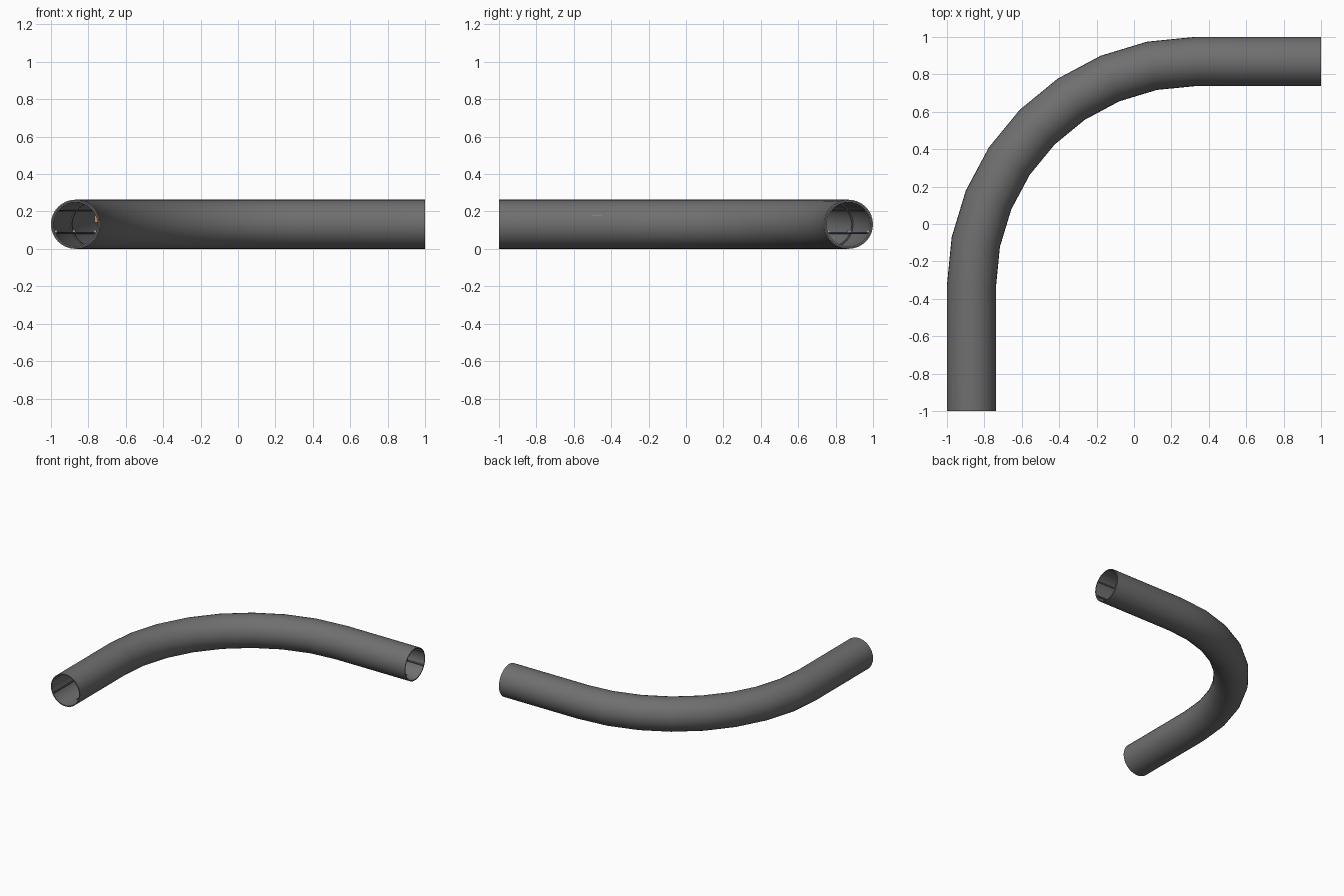
import bpy, bmesh, math
from mathutils import Vector

if "Cube" in bpy.data.objects:
    bpy.data.objects.remove(bpy.data.objects["Cube"])

CX, CY, R, ZC = 0.33, -0.33, 1.1985, 0.1315   # bend centre, bend radius, axis height
RO, RI = 0.1315, 0.124                        # tube outer / inner radius
SIDES, BEND = 32, 8


def material(name, c):
    m = bpy.data.materials.new(name)
    m.diffuse_color = (*c, 1)
    m.use_nodes = True
    m.node_tree.nodes["Principled BSDF"].inputs["Base Color"].default_value = m.diffuse_color
    return m


DARK = material("dark_grey", (0.16, 0.16, 0.16))
STEEL = material("steel_blue", (0.13, 0.16, 0.24))
PALE = material("pale", (0.7, 0.72, 0.75))
ORANGE = material("orange", (0.75, 0.25, 0.05))

STRAIGHT1, STRAIGHT2 = ("in", -1.0), ("out", 1.0)


def point(station, u, z):
    """station: ('in', y), ('bend', angle) or ('out', x); u is outward from the bend."""
    kind, v = station
    if kind == "in":
        return Vector((CX - R - u, v, z))
    if kind == "out":
        return Vector((v, CY + R + u, z))
    return Vector((CX - (R + u) * math.cos(v), CY + (R + u) * math.sin(v), z))


FULL = [STRAIGHT1] + [("bend", math.pi / 2 * i / BEND) for i in range(BEND + 1)] + [STRAIGHT2]


def circle(r, n, u=0, z=ZC):
    return [(u + r * math.cos(2 * math.pi * i / n), z + r * math.sin(2 * math.pi * i / n))
            for i in range(n)]


def sweep(name, stations, outer, mat, inner=None):
    """Run a profile along stations; solid with caps, or hollow when inner is given."""
    bm = bmesh.new()

    def skin(prof):
        rings = [[bm.verts.new(point(s, *p)) for p in prof] for s in stations]
        n = len(prof)
        for a, b in zip(rings, rings[1:]):
            for i in range(n):
                bm.faces.new((a[i], a[(i + 1) % n], b[(i + 1) % n], b[i]))
        return rings[0], rings[-1]

    ends = skin(outer)
    if inner:
        for a, b in zip(ends, skin(inner)):
            for i in range(len(a)):
                j = (i + 1) % len(a)
                bm.faces.new((a[i], a[j], b[j], b[i]))
    else:
        for e in ends:
            bm.faces.new(e)
    bmesh.ops.recalc_face_normals(bm, faces=bm.faces)
    me = bpy.data.meshes.new(name)
    bm.to_mesh(me)
    bm.free()
    me.materials.append(mat)
    ob = bpy.data.objects.new(name, me)
    bpy.context.collection.objects.link(ob)
    bpy.ops.object.select_all(action="DESELECT")
    bpy.context.view_layer.objects.active = ob
    ob.select_set(True)
    bpy.ops.object.shade_smooth_by_angle(angle=math.radians(30))
    return ob


def box(u, z, w, h):
    return [(u - w / 2, z - h / 2), (u + w / 2, z - h / 2), (u + w / 2, z + h / 2), (u - w / 2, z + h / 2)]


# Main bent tube
sweep("tunnel_shell", FULL, circle(RO, SIDES), DARK, circle(RI, SIDES))

# Long pipes running along both walls
for side, label in ((1, "outer"), (-1, "inner")):
    sweep(f"lower_pipe_{label}", FULL, circle(0.0065, 8, side * 0.106, 0.085), STEEL)
    sweep(f"upper_pipe_{label}", FULL, circle(0.005, 8, side * 0.094, 0.204), DARK)

# Internal ribs with pipe clamps, spaced along the tunnel
d = 0.008
spots = [(("in", y - d), ("in", y + d)) for y in (-0.67, -0.34)]
spots += [(("bend", a - d / R), ("bend", a + d / R)) for a in (math.pi / 8, math.pi / 4, math.pi * 3 / 8)]
spots += [(("out", x - d), ("out", x + d)) for x in (0.34, 0.67)]
for i, pair in enumerate(spots):
    sweep(f"rib_{i}", pair, circle(RI + 0.001, SIDES), DARK, circle(RI - 0.006, SIDES))
    for side in (1, -1):
        sweep(f"pipe_clamp_{i}_{side}", pair, box(side * 0.104, 0.096, 0.012, 0.009), PALE)

# Small orange control box on the inner wall
sweep("control_box", (("in", -0.5), ("in", -0.45)), box(-0.112, 0.16, 0.022, 0.036), ORANGE)
